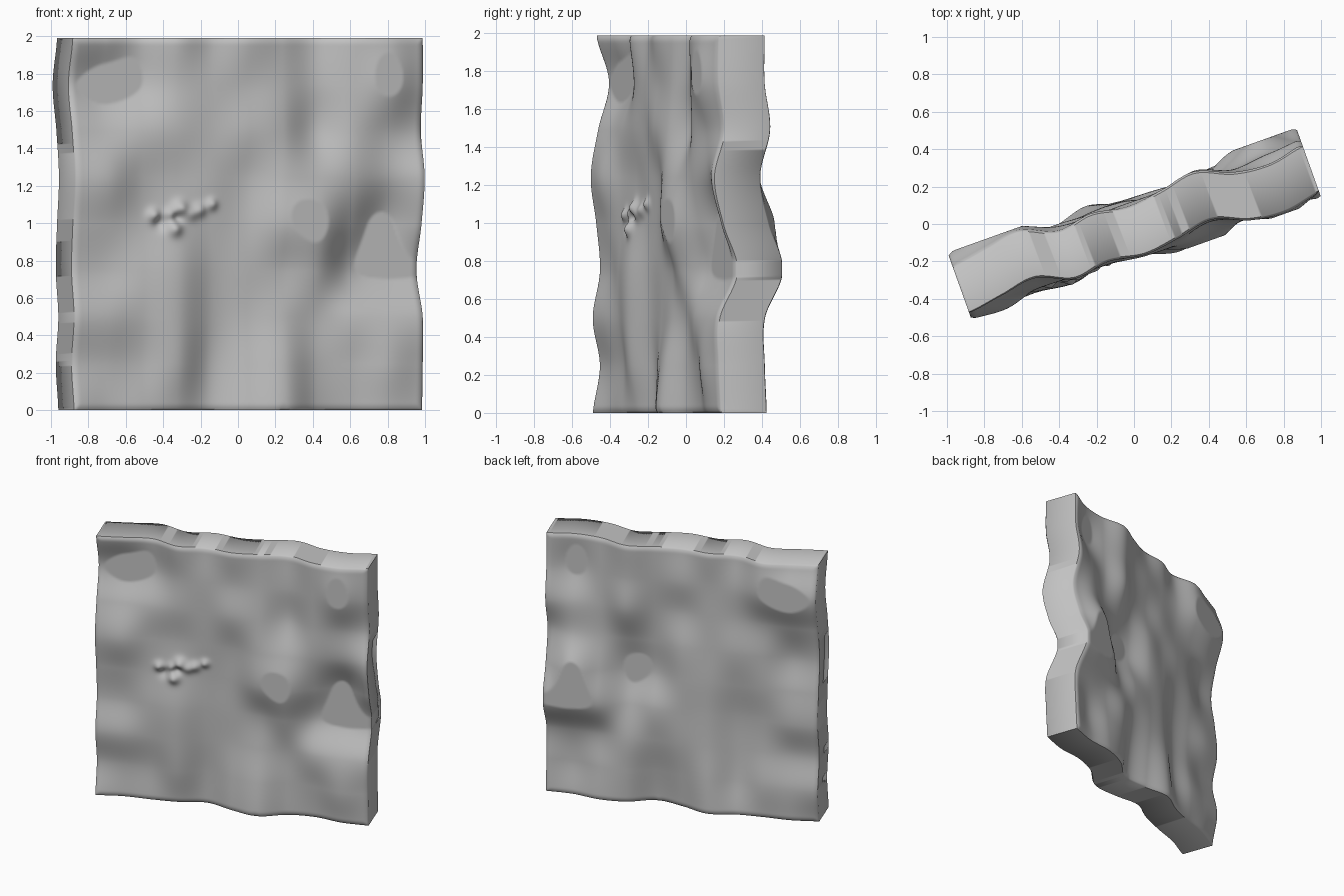
import bpy, bmesh, math
from mathutils import Matrix

if "Cube" in bpy.data.objects:
    bpy.data.objects.remove(bpy.data.objects["Cube"])

HALF_LEN, HEIGHT, HALF_THICK = 0.99, 1.99, 0.137
CELLS = 180

# depth of the waves in hundredths, rows from top to bottom, left to right
WAVES = [
    [-2, 1, 4, -3.5, -0.5, -4, -1.5, 2, -5.5, -7.5, -4],
    [5, 8, 6, -1, -2, -2, -2, 1, -5, -9.5, -4],
    [-1, 0, -1, -2, -2, -4.5, -4, 2, -4, -3, -1],
    [-5, -6, -1, 0, -1, -1, -6, -5, -4, -2, -7],
    [-2, -2, -1, -2, 0, -0.5, -7.5, -9.5, 0, 7.5, -2],
    [0, 0, -3, -5, 0, 0, -1, -4, 4.5, 7, 6],
    [-4, -4, -3, -5, 1, 0, -2, 0, -3, -4, -4],
    [0, 0, 0, -3.5, 3, -2, -6, 0, -1, -6, -4],
    [-4, -1, -1, 0, 4, -3.5, -8.5, -0.5, 1, -3, -3],
]

# small lumps and dents on the front: along, height, radius, push
LUMPS = [(-0.53, 1.04, 0.035, 0.03), (-0.50, 1.00, 0.04, -0.02),
         (-0.44, 1.05, 0.03, 0.02), (-0.42, 0.97, 0.04, 0.035),
         (-0.40, 1.03, 0.03, -0.02), (-0.38, 1.08, 0.04, 0.035),
         (-0.32, 1.05, 0.035, 0.02), (-0.27, 1.07, 0.035, 0.025),
         (-0.20, 1.10, 0.03, 0.025)]


def spline(p, t):
    """Smooth curve through evenly spaced values, t from 0 to 1."""
    n = len(p) - 1
    s = min(max(t, 0), 1) * n
    i = min(int(s), n - 1)
    f = s - i
    a, b, c, d = p[max(i - 1, 0)], p[i], p[i + 1], p[min(i + 2, n)]
    return b + 0.5 * f * (c - a + f * (2*a - 5*b + 4*c - d + f * (3*(b - c) + d - a)))


def wave(u, z):
    column = [spline(row, (u + HALF_LEN) / (2 * HALF_LEN)) for row in WAVES]
    d = spline(column, 1 - z / HEIGHT) * 0.01
    return min(max(d, -0.083), 0.055)   # clipped peaks leave flat patches


# wavy slab: upright grid, extruded, then displaced
bm = bmesh.new()
bmesh.ops.create_grid(bm, x_segments=CELLS, y_segments=CELLS, size=1)
for v in bm.verts:
    v.co = (v.co.x * HALF_LEN, -HALF_THICK, (v.co.y + 1) * HEIGHT / 2)
out = bmesh.ops.extrude_face_region(bm, geom=bm.faces[:], use_keep_orig=True)
for v in out["geom"]:
    if isinstance(v, bmesh.types.BMVert):
        v.co.y = HALF_THICK

ROUND = 0.035
for v in bm.verts:
    u, y, z = v.co
    side = 1 if y > 0 else -1
    # softly rounded rim
    edge = min(HALF_LEN - abs(u), z, HEIGHT - z)
    k = max(0.0, 1 - max(edge, 0) / ROUND)
    half = HALF_THICK - 0.012 * k * k
    v.co.y = side * half + wave(u, z)
    if side < 0:
        for lu, lz, r, push in LUMPS:
            q = ((u - lu) ** 2 + (z - lz) ** 2) / (r * r)
            if q < 6:
                v.co.y -= push * math.exp(-q)

bmesh.ops.rotate(bm, verts=bm.verts[:], cent=(0, 0, 0),
                 matrix=Matrix.Rotation(math.radians(19.7), 3, 'Z'))
bmesh.ops.recalc_face_normals(bm, faces=bm.faces[:])
mesh = bpy.data.meshes.new("wavy_slab")
bm.to_mesh(mesh)
bm.free()

slab = bpy.data.objects.new("wavy_slab", mesh)
bpy.context.collection.objects.link(slab)
grey = bpy.data.materials.new("stone_grey")
grey.diffuse_color = (0.54, 0.54, 0.54, 1)
grey.use_nodes = True
grey.node_tree.nodes["Principled BSDF"].inputs["Base Color"].default_value = grey.diffuse_color
mesh.materials.append(grey)

bpy.context.view_layer.objects.active = slab
slab.select_set(True)
bpy.ops.object.shade_smooth_by_angle(angle=math.radians(60))
